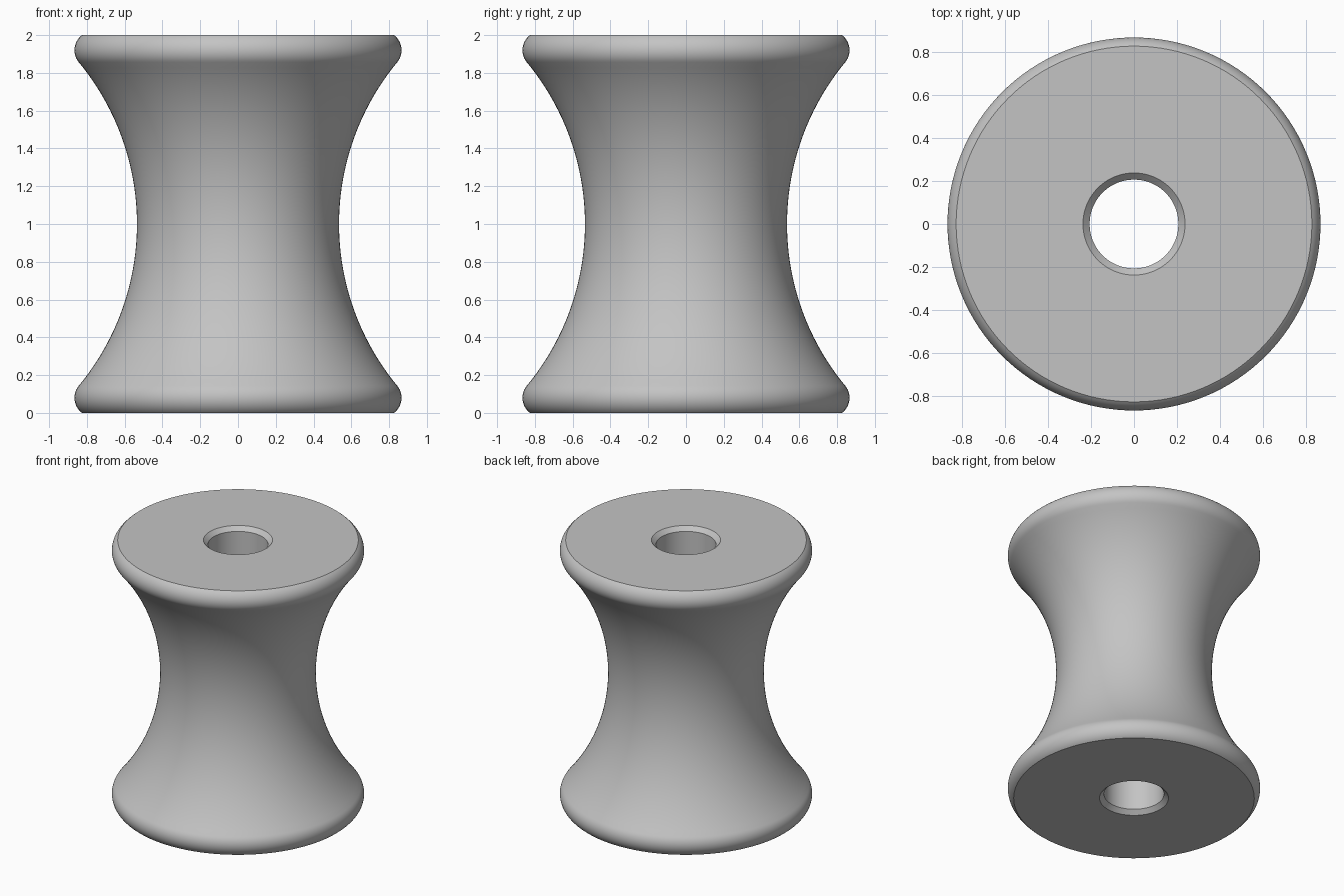
import bpy
import bmesh
from math import sin, cos, asin, atan2, hypot, pi, radians

cube = bpy.data.objects.get("Cube")
if cube:
    bpy.data.objects.remove(cube, do_unlink=True)

# Main dimensions
HEIGHT, MID = 2.0, 1.0
WAIST_RADIUS = 0.535
RIM_RADIUS, RIM_ROUND, RIM_Z = 0.866, 0.1, 1.92
BORE_RADIUS, CHAMFER = 0.206, 0.031
SIDES = 128


def arc(cx, cz, radius, start, end, steps):
    """Points (radius, height) along an arc."""
    angles = [start + (end - start) * i / steps for i in range(steps + 1)]
    return [(cx + radius * cos(a), cz + radius * sin(a)) for a in angles]


# The waist arc is tangent to the rounded rim
rim_x = RIM_RADIUS - RIM_ROUND
dx, dz = rim_x - WAIST_RADIUS, RIM_Z - MID
waist_arc = (dx * dx + dz * dz - RIM_ROUND ** 2) / (2 * (dx + RIM_ROUND))
waist_x = WAIST_RADIUS + waist_arc
tangent = atan2(dz, rim_x - waist_x)

# Upper half of the profile: waist, rim, then chamfered bore
upper = arc(waist_x, MID, waist_arc, pi, tangent, 24)
upper += arc(rim_x, RIM_Z, RIM_ROUND, tangent - pi,
             asin((HEIGHT - RIM_Z) / RIM_ROUND), 14)[1:]
upper += [(BORE_RADIUS + CHAMFER, HEIGHT), (BORE_RADIUS, HEIGHT - CHAMFER)]

# Mirror it below and close the loop
lower = [(r, HEIGHT - z) for r, z in reversed(upper[1:])]
profile = lower + upper

# Revolve the profile around z
bm = bmesh.new()
rings = []
for i in range(SIDES):
    a = 2 * pi * i / SIDES
    rings.append([bm.verts.new((r * cos(a), r * sin(a), z)) for r, z in profile])
count = len(profile)
for i in range(SIDES):
    here, after = rings[i], rings[(i + 1) % SIDES]
    for j in range(count):
        k = (j + 1) % count
        bm.faces.new((here[j], after[j], after[k], here[k]))
bmesh.ops.recalc_face_normals(bm, faces=bm.faces)
mesh = bpy.data.meshes.new("roller_body")
bm.to_mesh(mesh)
bm.free()

roller = bpy.data.objects.new("roller_body", mesh)
bpy.context.collection.objects.link(roller)

# Plain grey material
grey = bpy.data.materials.new("light_grey")
grey.use_nodes = True
colour = (0.55, 0.55, 0.55, 1.0)
grey.diffuse_color = colour
grey.node_tree.nodes["Principled BSDF"].inputs["Base Color"].default_value = colour
mesh.materials.append(grey)

# Smooth curves, crisp end and chamfer edges
bpy.ops.object.select_all(action='DESELECT')
roller.select_set(True)
bpy.context.view_layer.objects.active = roller
bpy.ops.object.shade_smooth_by_angle(angle=radians(30))
